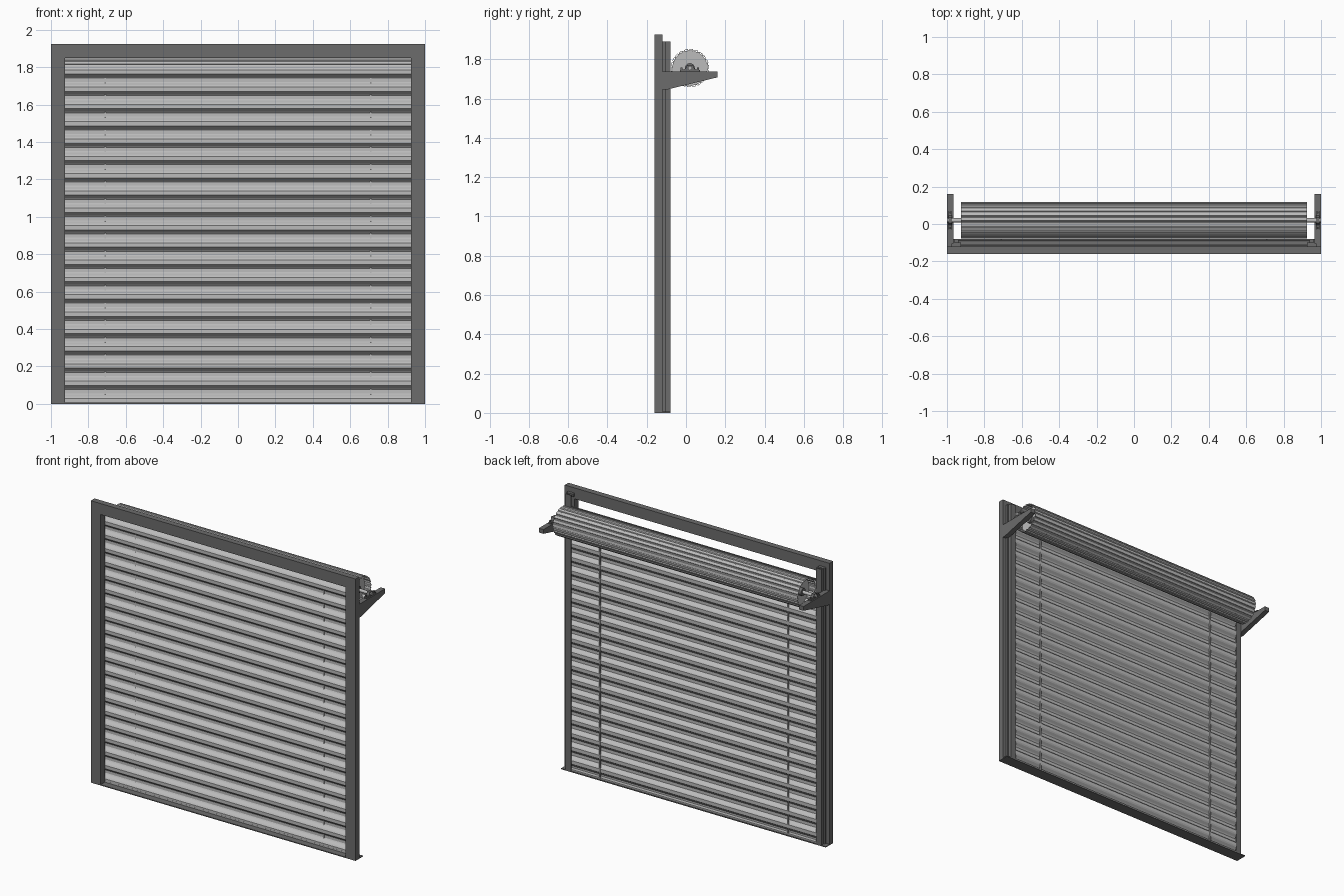
import bpy, bmesh
from math import sin, cos, pi, radians
from mathutils import Vector

if "Cube" in bpy.data.objects:
    bpy.data.objects.remove(bpy.data.objects["Cube"])


def material(name, v):
    m = bpy.data.materials.new(name)
    m.diffuse_color = (v, v, v, 1)
    m.use_nodes = True
    m.node_tree.nodes["Principled BSDF"].inputs["Base Color"].default_value = m.diffuse_color
    return m


DARK = material("dark_steel", 0.15)
LIGHT = material("galvanised", 0.5)


def finish(name, bm, mat):
    bmesh.ops.recalc_face_normals(bm, faces=bm.faces)
    me = bpy.data.meshes.new(name)
    bm.to_mesh(me)
    bm.free()
    ob = bpy.data.objects.new(name, me)
    bpy.context.collection.objects.link(ob)
    me.materials.append(mat)
    return ob


def extrude(name, pts, vec, mat):
    """Closed outline of 3D points swept along vec."""
    bm = bmesh.new()
    f = bm.faces.new([bm.verts.new(p) for p in pts])
    r = bmesh.ops.extrude_face_region(bm, geom=[f])
    bmesh.ops.translate(bm, vec=Vector(vec),
                        verts=[g for g in r["geom"] if isinstance(g, bmesh.types.BMVert)])
    return finish(name, bm, mat)


def box(name, x0, x1, y0, y1, z0, z1, mat):
    return extrude(name, [(x0, y0, z0), (x1, y0, z0), (x1, y1, z0), (x0, y1, z0)],
                   (0, 0, z1 - z0), mat)


def strip(name, rows, x0, x1, mat, thick):
    """Open (y, z) polyline swept along x as thin sheet metal."""
    bm = bmesh.new()
    a = [bm.verts.new((x0, y, z)) for y, z in rows]
    b = [bm.verts.new((x1, y, z)) for y, z in rows]
    for i in range(len(rows) - 1):
        bm.faces.new((a[i], a[i + 1], b[i + 1], b[i]))
    ob = finish(name, bm, mat)
    s = ob.modifiers.new("thickness", "SOLIDIFY")
    s.thickness, s.offset = thick, 0
    return ob


def rod(name, x0, x1, y, z, r, mat, n=24):
    return extrude(name, [(x0, y + r * cos(2 * pi * i / n), z + r * sin(2 * pi * i / n))
                          for i in range(n)], (x1 - x0, 0, 0), mat)


def mirror_x(ob):
    m = ob.modifiers.new("mirror", "MIRROR")
    m.use_axis[0] = True
    return ob


# front frame and threshold
extrude("door_frame", [(-1, -.16, 0), (-.925, -.16, 0), (-.925, -.16, 1.85), (.925, -.16, 1.85),
                       (.925, -.16, 0), (1, -.16, 0), (1, -.16, 1.925), (-1, -.16, 1.925)],
        (0, .04, 0), DARK)
box("threshold", -1, 1, -.16, -.08, 0, .006, DARK)

# guide channels, open towards the curtain
mirror_x(extrude("guide_channel", [(.925, -.12, 0), (.967, -.12, 0), (.967, -.08, 0), (.925, -.08, 0),
                                   (.925, -.084, 0), (.96, -.084, 0), (.96, -.116, 0), (.925, -.116, 0)],
                 (0, 0, 1.89), DARK))
mirror_x(box("guide_outer_angle", .967, .975, -.12, -.105, 0, 1.89, DARK))
mirror_x(box("guide_cap", .925, .967, -.12, -.10, 1.87, 1.89, DARK))

# corrugated curtain
PITCH, COUNT = .0925, 19
wave = [(-.113, 0), (-.113, .24), (-.106, .34), (-.092, .46), (-.087, .54),
        (-.087, .76), (-.093, .84), (-.107, .95)]
rows = [(y, .006 + (k + t) * PITCH) for k in range(COUNT) for y, t in wave]
rows += [(y, .006 + (COUNT + t) * PITCH) for y, t in wave[:5]]
strip("corrugated_curtain", rows, -.94, .94, LIGHT, .003)
box("bottom_bar", -.94, .94, -.115, -.086, .004, .016, LIGHT)

# retaining tapes on the back of the curtain
mirror_x(box("curtain_tape", .707, .715, -.092, -.083, .01, 1.79, LIGHT))

# ribbed hollow drum
CY, CZ, RIBS = .02, 1.755, 22
drum = []
for i in range(RIBS):
    for r, t in ((.096, .0), (.096, .55), (.090, .68), (.090, .87)):
        a = 2 * pi * (i + t) / RIBS
        drum.append((CY + r * cos(a), CZ + r * sin(a)))
strip("drum", drum + drum[:1], -.925, .925, LIGHT, .003)
mirror_x(rod("drum_wheel", .87, .88, CY, CZ, .0895, LIGHT, 44))
mirror_x(rod("drum_hub", .88, .90, CY, CZ, .025, DARK))
rod("axle", -1, 1, CY, CZ, .011, LIGHT)

# wall brackets: tapered web with a top flange
mirror_x(extrude("support_bracket", [(.965, -.12, 1.645), (.965, -.10, 1.645), (.965, .16, 1.708),
                                     (.965, .16, 1.737), (.965, -.12, 1.737)], (.035, 0, 0), DARK))

# bearing blocks with fixing bolts
mirror_x(extrude("bearing_block", [(.972, -.03, 1.736), (.972, .07, 1.736), (.972, .07, 1.745),
                                   (.972, .045, 1.75), (.972, .034, 1.77), (.972, .006, 1.77),
                                   (.972, -.005, 1.75), (.972, -.03, 1.745)], (.02, 0, 0), DARK))
for y in (-.022, .062):
    mirror_x(box("bearing_bolt", .978, .987, y - .005, y + .005, 1.742, 1.757, DARK))
